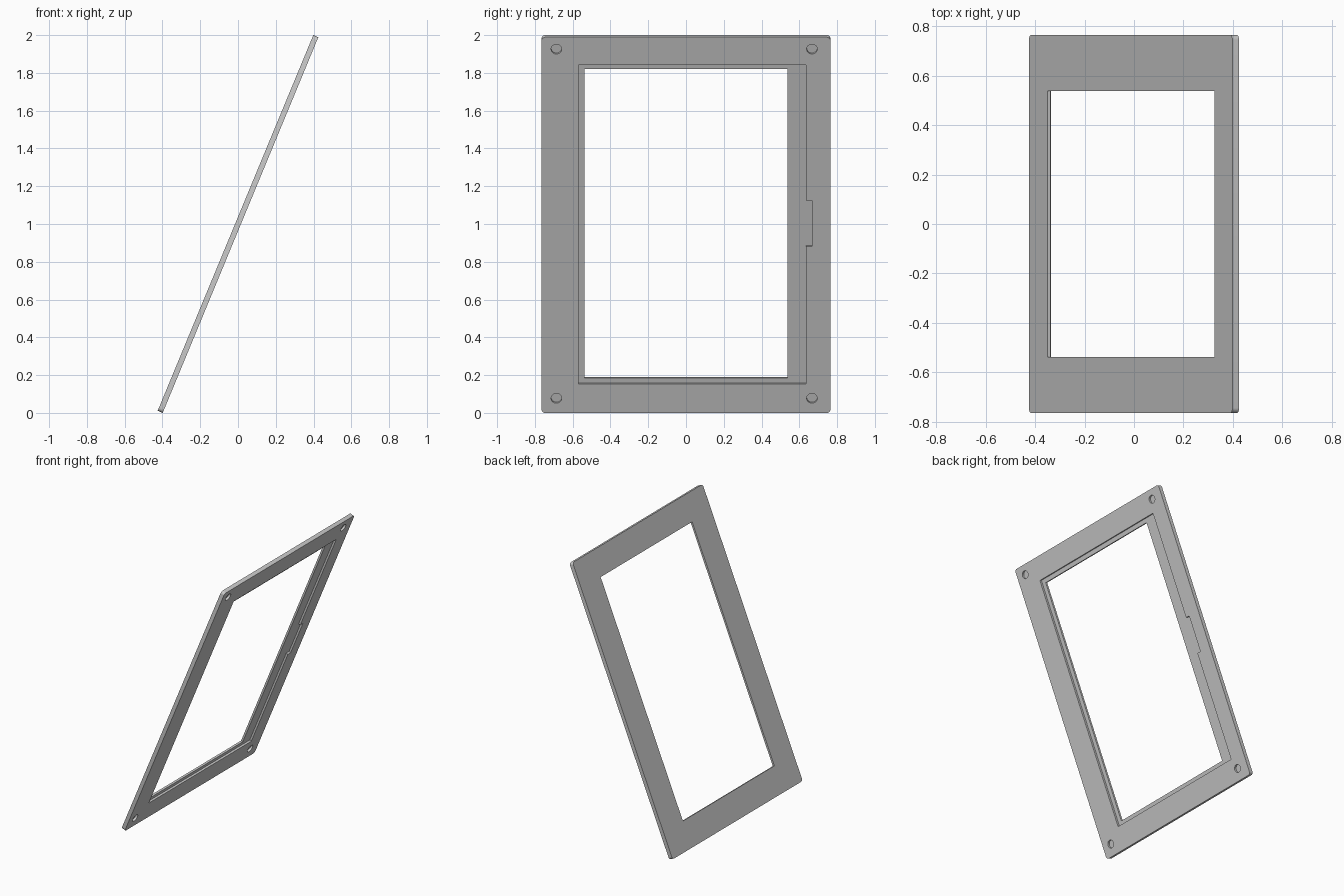
import bpy, bmesh, math
from mathutils import Matrix

if "Cube" in bpy.data.objects:
    bpy.data.objects.remove(bpy.data.objects["Cube"])

TILT = math.radians(22.5)
S, C = math.sin(TILT), math.cos(TILT)
T = 0.029                      # plate thickness
L = (2 - T * S) / C            # plate length along the slope
W = 1.53                       # plate width
FLOOR = 0.0                    # level of the recess floor inside the plate


def prism(name, outline, z0, z1):
    """Extrude a closed 2D outline from z0 to z1."""
    bm = bmesh.new()
    face = bm.faces.new([bm.verts.new((x, y, z0)) for x, y in outline])
    res = bmesh.ops.extrude_face_region(bm, geom=[face])
    top = [g for g in res["geom"] if isinstance(g, bmesh.types.BMVert)]
    bmesh.ops.translate(bm, verts=top, vec=(0, 0, z1 - z0))
    bmesh.ops.recalc_face_normals(bm, faces=bm.faces)
    mesh = bpy.data.meshes.new(name)
    bm.to_mesh(mesh)
    bm.free()
    obj = bpy.data.objects.new(name, mesh)
    bpy.context.collection.objects.link(obj)
    return obj


def rect(x0, x1, y0, y1):
    return [(x0, y0), (x1, y0), (x1, y1), (x0, y1)]


def arc(cx, cy, r, a0, a1, n):
    return [(cx + r * math.cos(a0 + (a1 - a0) * i / n),
             cy + r * math.sin(a0 + (a1 - a0) * i / n)) for i in range(n + 1)]


def cut(target, cutter):
    cutter.hide_render = True
    mod = target.modifiers.new("cut", 'BOOLEAN')
    mod.operation, mod.solver, mod.object = 'DIFFERENCE', 'EXACT', cutter
    bpy.context.view_layer.objects.active = target
    bpy.ops.object.modifier_apply(modifier=mod.name)
    bpy.data.objects.remove(cutter)


# Plate with small rounded corners
r = 0.02
outline = []
for k, (sx, sy) in enumerate([(1, 1), (-1, 1), (-1, -1), (1, -1)]):
    a = k * math.pi / 2
    outline += arc(sx * (W / 2 - r), sy * (L / 2 - r), r, a, a + math.pi / 2, 6)
frame = prism("display_frame", outline, -T / 2, T / 2)

# Window opening
cut(frame, prism("window_cutter", rect(-0.538, 0.538, -0.883, 0.887), -0.1, 0.1))

# Panel recess with a cable notch on one side
cut(frame, prism("recess_cutter", [
    (-0.57, -0.912), (0.636, -0.912), (0.636, -0.124), (0.668, -0.124),
    (0.668, 0.141), (0.636, 0.141), (0.636, 0.917), (-0.57, 0.917)], FLOOR, 0.1))

# Blind screw holes in the corners
for x in (-0.686, 0.667):
    for y in (-0.993, 1.008):
        hole = arc(x, y, 0.028, 0, 2 * math.pi, 32)[:-1]
        cut(frame, prism("hole_cutter", hole, FLOOR, 0.1))

# Lean the frame back, recessed side facing +x and down
frame.data.transform(Matrix(((0, S, C, 0), (1, 0, 0, 0), (0, C, -S, 1), (0, 0, 0, 1))))
frame.select_set(True)
bpy.context.view_layer.objects.active = frame
bpy.ops.object.shade_smooth_by_angle(angle=math.radians(30))
